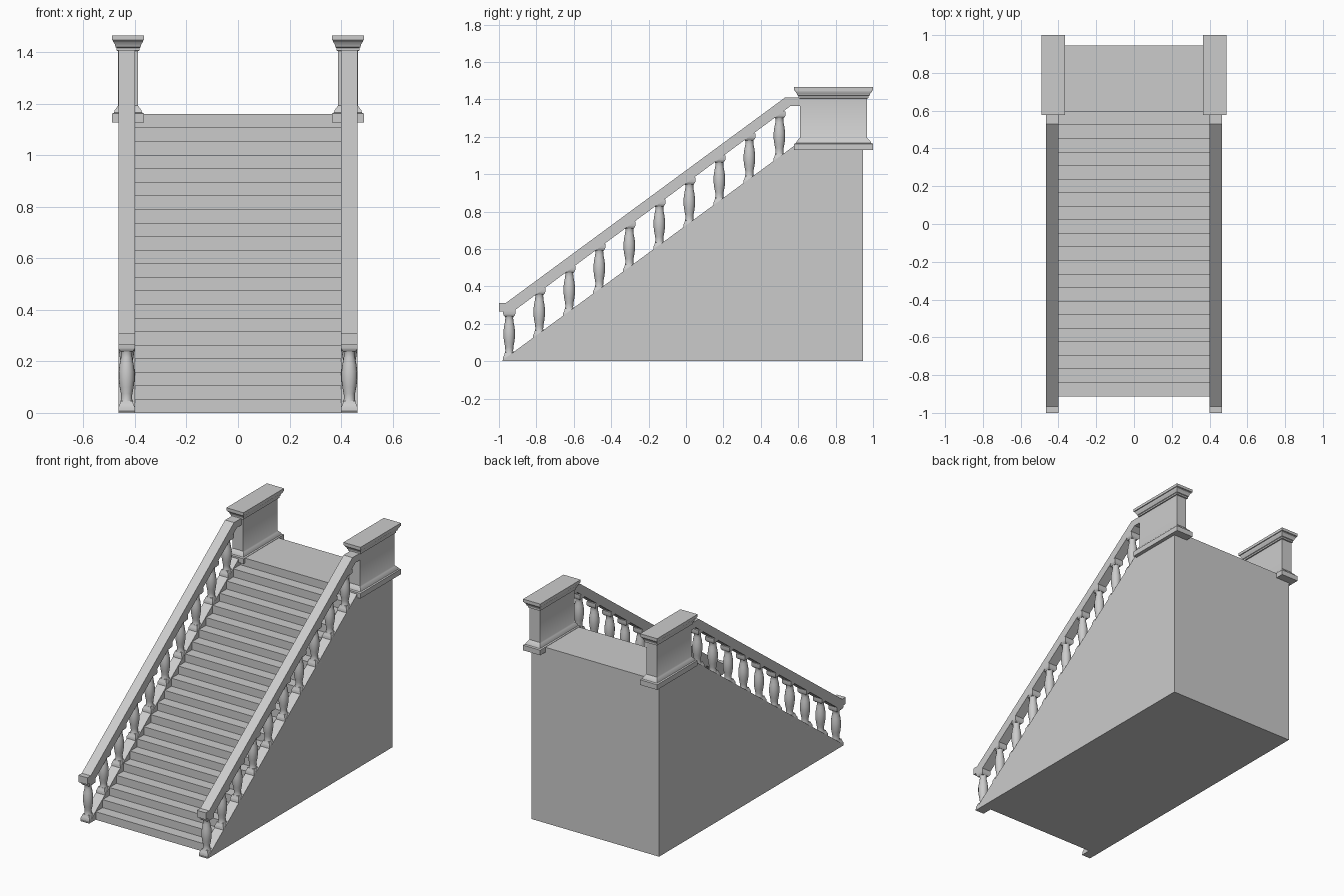
import bpy, bmesh, math

cube = bpy.data.objects.get("Cube")
if cube:
    bpy.data.objects.remove(cube, do_unlink=True)

stone = bpy.data.materials.new("grey stone")
stone.use_nodes = True
GREY = (0.6, 0.6, 0.6, 1)
stone.diffuse_color = GREY
stone.node_tree.nodes["Principled BSDF"].inputs["Base Color"].default_value = GREY


def finish(bm, name, smooth=False):
    bmesh.ops.recalc_face_normals(bm, faces=bm.faces)
    mesh = bpy.data.meshes.new(name)
    bm.to_mesh(mesh)
    bm.free()
    mesh.materials.append(stone)
    ob = bpy.data.objects.new(name, mesh)
    bpy.context.collection.objects.link(ob)
    if smooth:
        bpy.ops.object.select_all(action='DESELECT')
        ob.select_set(True)
        bpy.context.view_layer.objects.active = ob
        bpy.ops.object.shade_smooth_by_angle(angle=math.radians(35))
    return ob


def extrude_x(name, profile, x0, x1):
    """Extrude a (y, z) side profile between two x positions."""
    bm = bmesh.new()
    face = bm.faces.new([bm.verts.new((x0, y, z)) for y, z in profile])
    ext = bmesh.ops.extrude_face_region(bm, geom=[face])
    verts = [v for v in ext["geom"] if isinstance(v, bmesh.types.BMVert)]
    bmesh.ops.translate(bm, verts=verts, vec=(x1 - x0, 0, 0))
    return finish(bm, name)


def loft(bm, rings):
    """Skin a stack of equal-sized rings and cap both ends."""
    loops = [[bm.verts.new(p) for p in ring] for ring in rings]
    n = len(loops[0])
    for a, b in zip(loops, loops[1:]):
        for i in range(n):
            j = (i + 1) % n
            bm.faces.new((a[i], a[j], b[j], b[i]))
    bm.faces.new(loops[0][::-1])
    bm.faces.new(loops[-1])


def rect(cx, cy, hx, hy, z):
    return [(cx + sx * hx, cy + sy * hy, z)
            for sx, sy in ((-1, -1), (1, -1), (1, 1), (-1, 1))]


def circle(cx, cy, r, z, n=16):
    return [(cx + r * math.cos(math.tau * i / n),
             cy + r * math.sin(math.tau * i / n), z) for i in range(n)]


# Main dimensions
RISERS, LANDING, BACK = 22, 1.16, 0.945
FIRST, LAST, TOE = -0.912, 0.595, -0.98
IN, OUT = 0.40, 0.465
MID = (IN + OUT) / 2
rise = LANDING / RISERS
tread = (LAST - FIRST) / (RISERS - 1)

# Solid flight of steps with the landing
steps = [(BACK, 0), (FIRST, 0)]
for i in range(RISERS):
    y = FIRST + i * tread
    if i:
        steps.append((y, i * rise))
    steps.append((y, (i + 1) * rise))
steps.append((BACK, LANDING))
extrude_x("steps", steps, -IN, IN)

wall = [(TOE, 0), (BACK, 0), (BACK, LANDING), (0.59, LANDING), (TOE, 0.006)]
rail = [(-1, 0.265), (-1, 0.31), (-0.965, 0.31), (0.53, 1.41), (0.62, 1.41),
        (0.62, 1.365), (0.56, 1.365), (-0.925, 0.265)]

# Turned baluster: height and radius
turning = [(0.045, 0.024), (0.055, 0.021), (0.075, 0.022), (0.10, 0.027),
           (0.13, 0.031), (0.16, 0.031), (0.19, 0.027), (0.215, 0.022),
           (0.232, 0.021), (0.243, 0.025)]
# Square plinth and cap: height and half width
plinth = [(0, 0.0325), (0.022, 0.0325), (0.03, 0.028), (0.046, 0.023)]
capital = [(0.238, 0.023), (0.246, 0.030), (0.252, 0.0325), (0.274, 0.0325)]

# Pedestal mouldings: height and inset from the widest edge
pedestal = [(1.128, 0), (1.162, 0), (1.166, 0.008), (1.176, 0.011),
            (1.188, 0.020), (1.194, 0.024), (1.405, 0.024), (1.407, 0.018),
            (1.417, 0.018), (1.420, 0.014), (1.432, 0.011), (1.442, 0.004),
            (1.446, 0.004), (1.448, 0), (1.466, 0)]

for side, label in ((1, "left"), (-1, "right")):
    extrude_x(label + "_side_wall", wall, side * IN, side * OUT)
    extrude_x(label + "_handrail", rail, side * IN, side * OUT)

    # Row of balusters climbing with the stairs
    bm = bmesh.new()
    for i in range(10):
        x, y, z = side * MID, -0.945 + i * 0.1605, i * 0.1179
        loft(bm, [rect(x, y, h, h, z + dz) for dz, h in plinth])
        loft(bm, [circle(x, y, r, z + dz) for dz, r in turning])
        loft(bm, [rect(x, y, h, h, z + dz) for dz, h in capital])
    finish(bm, label + "_balusters", smooth=True)

    # Pedestal beside the landing
    bm = bmesh.new()
    loft(bm, [rect(side * 0.427, 0.789, 0.0625 - d, 0.211 - d * 1.3, z)
              for z, d in pedestal])
    finish(bm, label + "_pedestal", smooth=True)
